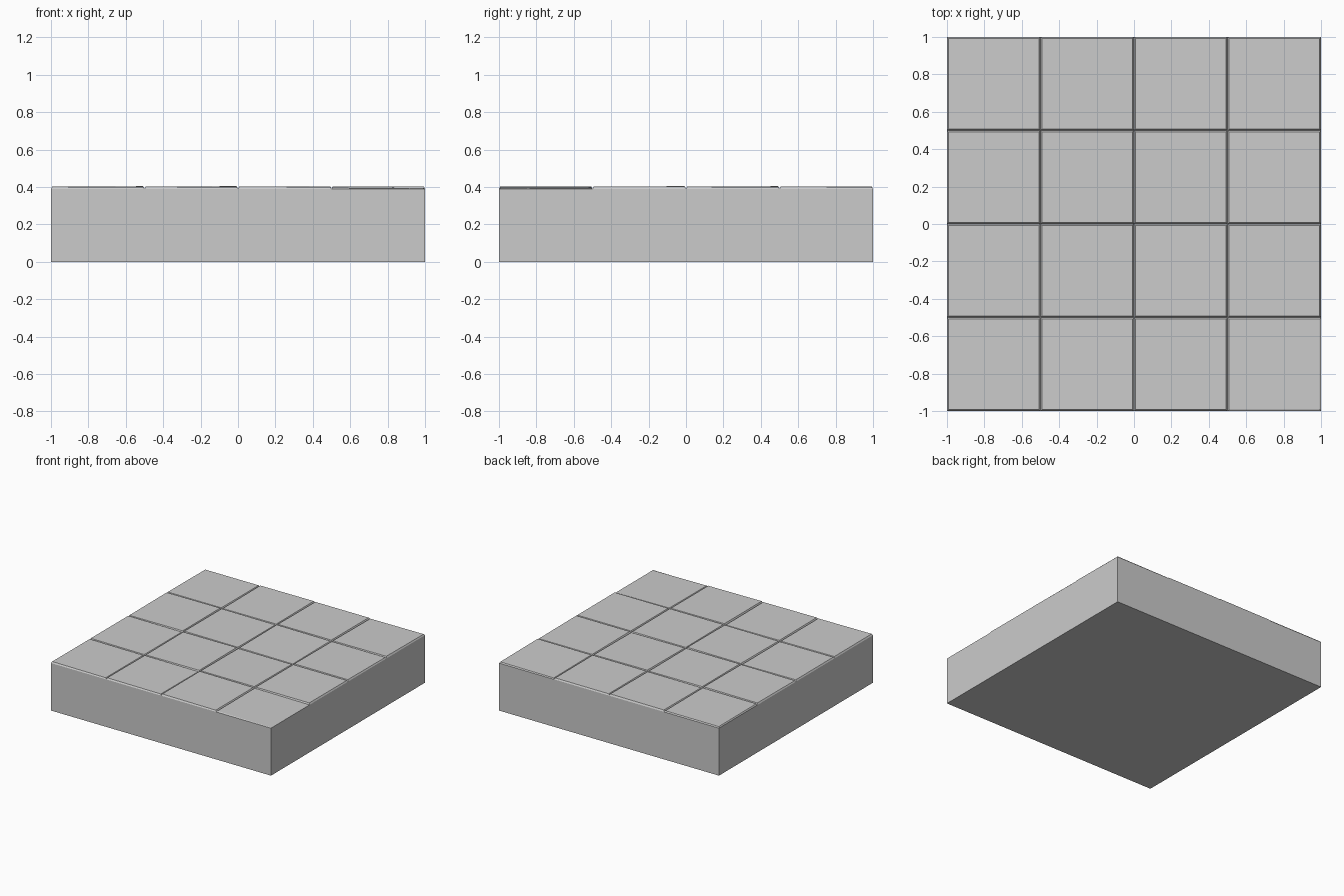
import bpy, bmesh, random

if "Cube" in bpy.data.objects:
    bpy.data.objects.remove(bpy.data.objects["Cube"])

random.seed(4)
N, CELL, BASE_TOP = 4, 0.5, 0.39


def make_object(name, bm):
    bmesh.ops.recalc_face_normals(bm, faces=bm.faces)
    mesh = bpy.data.meshes.new(name)
    bm.to_mesh(mesh)
    bm.free()
    obj = bpy.data.objects.new(name, mesh)
    bpy.context.collection.objects.link(obj)
    return obj


# Solid slab under the tiles
bm = bmesh.new()
bmesh.ops.create_cube(bm, size=1)
for v in bm.verts:
    v.co = (v.co.x * 2, v.co.y * 2, (v.co.z + 0.5) * BASE_TOP)
make_object("slab", bm)


# Paving tile: chamfered rim, slightly tilted top
def paving_tile(i, j):
    cx, cy = -1 + CELL * (i + 0.5), -1 + CELL * (j + 0.5)
    level = 0.4 + random.uniform(-0.001, 0.002)
    tilt_x, tilt_y = (random.uniform(-0.004, 0.004) for _ in range(2))
    if (i, j) == (N - 1, 0):                  # sunken front right corner
        level, tilt_x, tilt_y = 0.3955, -0.004, 0.002
    bm = bmesh.new()
    rings = []
    for half, top in ((0.25, False), (0.243, True)):
        ring = []
        for sx, sy in ((-1, -1), (1, -1), (1, 1), (-1, 1)):
            z = level + (tilt_x * sx + tilt_y * sy) / 2 if top else BASE_TOP
            ring.append(bm.verts.new((cx + sx * half, cy + sy * half, z)))
        rings.append(ring)
    low, high = rings
    bm.faces.new(high)
    for k in range(4):
        n = (k + 1) % 4
        bm.faces.new((low[k], low[n], high[n], high[k]))
    make_object(f"tile_{i}_{j}", bm)


for i in range(N):
    for j in range(N):
        paving_tile(i, j)
